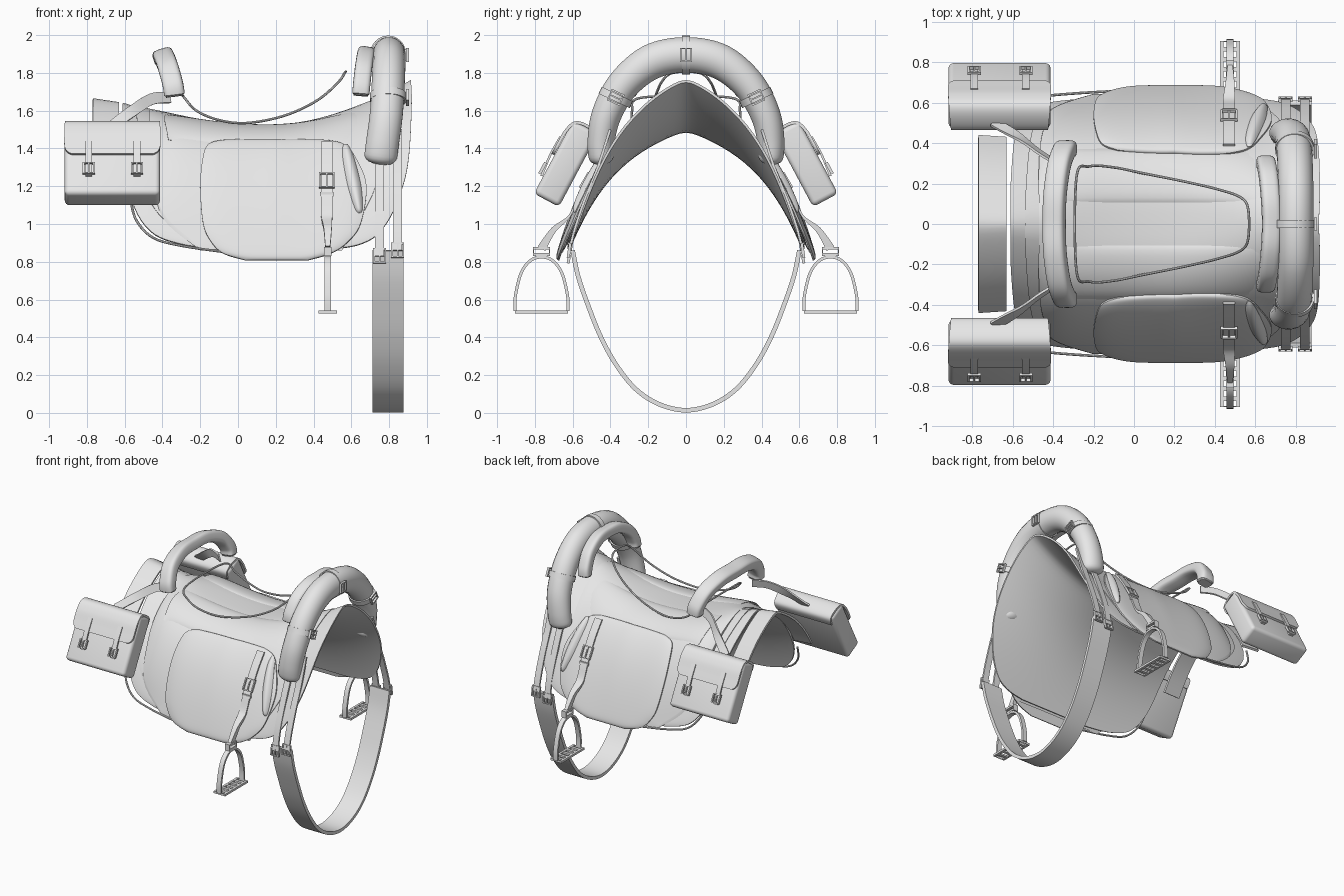
import bpy, bmesh, math
from mathutils import Vector

cube = bpy.data.objects.get("Cube")
if cube:
    bpy.data.objects.remove(cube, do_unlink=True)

mat = bpy.data.materials.new("plain_grey")
mat.use_nodes = True
mat.diffuse_color = (0.8, 0.8, 0.8, 1)
mat.node_tree.nodes["Principled BSDF"].inputs["Base Color"].default_value = (0.8, 0.8, 0.8, 1)
X, Y, Z = Vector((1, 0, 0)), Vector((0, 1, 0)), Vector((0, 0, 1))
SIDES = (("front_side", -1), ("back_side", 1))
parts = []


def finish(name, bm):
    bmesh.ops.recalc_face_normals(bm, faces=bm.faces)
    me = bpy.data.meshes.new(name)
    bm.to_mesh(me)
    bm.free()
    me.materials.append(mat)
    ob = bpy.data.objects.new(name, me)
    bpy.context.collection.objects.link(ob)
    parts.append(ob)


def spline(pts, n, closed=False):
    """Smooth curve through the points; n=1 keeps the plain polyline."""
    pts = [Vector(p) for p in pts]
    k, out = len(pts), []
    get = (lambda i: pts[i % k]) if closed else (lambda i: pts[max(0, min(k - 1, i))])
    for i in range(k if closed else k - 1):
        a, b, c, d = (get(i + j) for j in (-1, 0, 1, 2))
        for s in range(n):
            t = s / n
            out.append(b + ((c - a) * t + (2*a - 5*b + 4*c - d) * t**2 + (3*b - a - 3*c + d) * t**3) / 2)
    return out if closed else out + [pts[-1]]


def sweep(name, pts, wdir, a, b, sides=4, n=8, closed=False, power=1.0, scale=None):
    """Section of half sizes a (along wdir) and b, carried along a path."""
    path, bm, rings = spline(pts, n, closed), bmesh.new(), []
    m, wdir = len(path), Vector(wdir)
    for i, p in enumerate(path):
        nxt = path[(i + 1) % m] if closed else path[min(i + 1, m - 1)]
        prv = path[i - 1] if closed else path[max(i - 1, 0)]
        t = (nxt - prv).normalized()
        A = (wdir - t * wdir.dot(t)).normalized()
        B = t.cross(A)
        sa, sb = scale(i / (m - 1)) if scale else (1, 1)
        ring = []
        for j in range(sides):
            q = 2 * math.pi * (j + 0.5) / sides
            c, s = math.cos(q), math.sin(q)
            if sides == 4:
                c, s = math.copysign(1, c), math.copysign(1, s)
            else:
                c, s = (math.copysign(abs(w) ** power, w) for w in (c, s))
            ring.append(bm.verts.new(p + A * a * sa * c + B * b * sb * s))
        rings.append(ring)
    for i in range(m if closed else m - 1):
        r, q = rings[i], rings[(i + 1) % m]
        for j in range(sides):
            bm.faces.new((r[j], r[(j + 1) % sides], q[(j + 1) % sides], q[j]))
    if not closed:
        bm.faces.new(rings[0])
        bm.faces.new(rings[-1])
    finish(name, bm)


# Two draped forms: the tent-shaped blanket and the rounder seat body
def ridge(x):
    d = x - 0.15
    return 1.495 + (0.15 if d < 0 else 0.27) * (d / 0.77) ** 2


def tent(x, y):
    v = abs(y) / 0.62
    soft = math.sqrt(v * v + 0.008) - 0.089
    return ridge(x) - (ridge(x) - 0.88) * (0.49 * soft + 0.55 * v ** 3.5)


def roundness(x):
    return 3.2 - 2.2 * min(0.45, max(0, x - 0.2))


def body(x, y):
    return ridge(x) + 0.025 - (ridge(x) - 0.8) * (abs(y) / 0.66) ** roundness(x)


def body_y(x, z):
    return 0.66 * max(0, (ridge(x) + 0.025 - z) / (ridge(x) - 0.8)) ** (1 / roundness(x))


def on(form, off=0.0):
    def point(x, y):
        e = 0.004
        slope = (form(x, y + e) - form(x, y - e)) / (2 * e)
        return Vector((x, y, form(x, y))) + Vector((0, -slope, 1)).normalized() * off
    return point


def panel(name, low, high, rows, edge=0.4, p=8, side=0, n=6, cols=28):
    """Padded shell; rows are (y or z, x start, x end); side set means rows in z."""
    rows, bm, grids = spline(rows, n), bmesh.new(), ([], [])
    m = len(rows) - 1
    for i, (h, x0, x1) in enumerate(rows):
        line = ([], [])
        for j in range(cols + 1):
            u, w = math.sin(math.pi * (j / cols - 0.5)), 2 * i / m - 1
            x = (x0 + x1) / 2 + (x1 - x0) / 2 * u
            y = side * body_y(x, h) if side else h
            e = edge + (1 - edge) * (1 - abs(u) ** p) * (1 - abs(w) ** p)
            lo = low(x, y)
            line[0].append(bm.verts.new(lo))
            line[1].append(bm.verts.new(lo.lerp(high(x, y), e)))
        for g in (0, 1):
            grids[g].append(line[g])
    for g in grids:
        for i in range(m):
            for j in range(cols):
                bm.faces.new((g[i][j], g[i + 1][j], g[i + 1][j + 1], g[i][j + 1]))
    rim = [(i, 0) for i in range(m)] + [(m, j) for j in range(cols)]
    rim += [(i, cols) for i in range(m, 0, -1)] + [(0, j) for j in range(cols, 0, -1)]
    lo, hi = grids
    for (i, j), (k, l) in zip(rim, rim[1:] + rim[:1]):
        bm.faces.new((lo[i][j], lo[k][l], hi[k][l], hi[i][j]))
    finish(name, bm)


def both(rows):
    return [(-h, a, b) for h, a, b in rows[:0:-1]] + rows


def buckle(name, loc, out, up, w=0.032, h=0.036):
    loc, out, up = Vector(loc), Vector(out).normalized(), Vector(up).normalized()
    r = up.cross(out)
    loc = loc + out * 0.008
    frame = [loc + r * w * i + up * h * j for i, j in ((-1, -1), (1, -1), (1, 1), (-1, 1))]
    sweep(name, frame, out, 0.008, 0.006, n=1, closed=True)
    sweep(name + "_tongue", [loc - up * h, loc + up * h], out, 0.007, 0.004, n=1)


# Blanket, skirt, seat body and the rear band
edge = [(0, -0.61, 0.915), (0.2, -0.61, 0.92), (0.43, -0.59, 0.905), (0.53, -0.555, 0.85),
        (0.59, -0.46, 0.76), (0.615, -0.3, 0.65), (0.625, -0.1, 0.5)]
panel("blanket", on(tent, -0.012), on(tent, 0.01), both(edge), edge=0.6)
panel("under_skirt", on(tent, 0.01), on(tent, 0.022),
      both([(0, -0.54, 0.8), (0.42, -0.51, 0.75), (0.54, -0.44, 0.68), (0.6, -0.25, 0.55), (0.62, -0.05, 0.45)]))
panel("seat_body", on(tent, 0.015), on(body, 0.005),
      both([(0, -0.47, 0.71), (0.3, -0.47, 0.7), (0.45, -0.45, 0.68), (0.56, -0.4, 0.64), (0.63, -0.2, 0.55)]),
      edge=0.25, p=7)
sweep("rear_band", [on(tent, -0.03)(-0.70, 0.455 * i / 8) for i in range(-8, 9)], (1, 0, -0.15), 0.07, 0.008, n=2)
for label, s in SIDES:
    panel(label + "_seat_cushion", on(body, -0.01), on(body, 0.014),
          [(s * 0.09, -0.38, 0.62), (s * 0.24, -0.39, 0.63), (s * 0.385, -0.37, 0.61)], edge=0.1, p=5)
    sweep(label + "_piping", [on(tent, 0.025)(x, s * y) for x, y in
          ((-0.57, 0.52), (-0.54, 0.57), (-0.45, 0.606), (-0.3, 0.622), (-0.08, 0.635))], Z, 0.007, 0.007, 8)

    # Side flap with knee roll
    panel(label + "_flap", on(body, 0.005), on(body, 0.03),
          [(1.435, -0.08, 0.47), (1.415, -0.155, 0.56), (1.35, -0.185, 0.62), (1.2, -0.2, 0.68), (1.0, -0.185, 0.65),
           (0.9, -0.14, 0.58), (0.84, -0.075, 0.49), (0.805, 0.04, 0.37)], side=s)
    panel(label + "_knee_roll", on(body, 0.02), on(body, 0.05),
          [(1.41, 0.56, 0.58), (1.35, 0.55, 0.61), (1.2, 0.575, 0.65), (1.08, 0.615, 0.66), (1.05, 0.635, 0.65)],
          edge=0.1, p=2, side=s, cols=12)

    # Stirrup strap and iron
    skin = on(body, 0.036)
    strap = [skin(0.47, s * body_y(0.47, z)) for z in (1.41, 1.3, 1.15, 1.03)]
    strap += [(0.475, s * 0.70, 0.97), (0.475, s * 0.765, 0.87)]
    sweep(label + "_stirrup_strap", strap, X, 0.03, 0.006,
          scale=lambda t: (1 - 0.6 * max(0, t - 0.6) / 0.4, 1 + 3 * max(0, t - 0.6) / 0.4))
    at = skin(0.47, s * body_y(0.47, 1.21))
    buckle(label + "_stirrup_buckle", at, (0, s * 0.85, 0.5), (0, -s * 0.5, 0.85), 0.037, 0.042)
    sweep(label + "_strap_loop", [at + Vector((i, s * 0.035, -0.07)) for i in (-0.036, 0.036)], Z, 0.012, 0.007, n=1)
    c = Vector((0.475, s * 0.765, 0))
    half = [(0.14, 0.54), (0.138, 0.62), (0.108, 0.74), (0.06, 0.805)]
    bow = [c + Y * y + Z * z for y, z in half + [(0, 0.825)] + [(-y, z) for y, z in half[::-1]]]
    sweep(label + "_stirrup_bow", bow, X, 0.018, 0.008)
    sweep(label + "_stirrup_eye", [c + Y * 0.043 * i + Z * (0.855 + 0.017 * j)
          for i, j in ((-1, -1), (1, -1), (1, 1), (-1, 1))], X, 0.02, 0.008, n=1, closed=True)
    sweep(label + "_stirrup_tread", [c + X * 0.04 * i + Y * 0.137 * j + Z * 0.535
          for i, j in ((-1, -1), (1, -1), (1, 1), (-1, 1))], Z, 0.008, 0.009, n=1, closed=True)
    for k in range(-2, 3):
        sweep(f"{label}_tread_bar_{k + 3}", [c + Y * 0.05 * k + X * i + Z * 0.535 for i in (-0.04, 0.04)],
              Z, 0.007, 0.011, n=1)

    # Girth straps
    for i, (x, top, low) in enumerate(((0.75, 1.42, 0.83), (0.845, 1.5, 0.86))):
        ys = [0.39, 0.455, 0.52, 0.575, 0.605]
        z_of = [top, 1.3, 1.14, 0.98, low]
        sweep(f"{label}_girth_strap_{i + 1}", [(x, s * (y + 0.012), z) for y, z in zip(ys, z_of)], X, 0.024, 0.007)
        buckle(f"{label}_girth_buckle_{i + 1}", (x, s * 0.61, low), (0, s, 0.15), (0, -s * 0.15, 1), 0.03, 0.036)

    # Saddle bag, built in its own tilted frame
    o, u = Vector((0, s * 0.88, 0.47)).normalized(), Vector((0, -s * 0.47, 0.88)).normalized()
    mid = Vector((-0.665, s * 0.635, 1.32))
    loc = lambda x, t, h: mid + X * x + o * t + u * h
    bm = bmesh.new()
    bmesh.ops.create_cube(bm, size=1)
    for v in bm.verts:
        v.co = loc(v.co.x * 0.505, v.co.y * 0.15, v.co.z * 0.44)
    bmesh.ops.recalc_face_normals(bm, faces=bm.faces)
    bmesh.ops.bevel(bm, geom=bm.edges[:], offset=0.026, segments=4, profile=0.5, affect='EDGES')
    finish(label + "_bag", bm)
    sweep(label + "_bag_lid", [loc(0, t, h) for t, h in
          ((-0.077, 0.15), (-0.07, 0.21), (0, 0.228), (0.06, 0.212), (0.083, 0.15), (0.085, 0.07), (0.085, 0.01))],
          X, 0.25, 0.008, scale=lambda t: (0.93 + 0.09 * math.sin(math.pi * min(1, t * 0.62))
                                           - 0.16 * max(0, (t - 0.8) / 0.2) ** 3, 1))
    for i, x in enumerate((-0.125, 0.13)):
        sweep(f"{label}_bag_strap_{i + 1}", [loc(x, t, h) for t, h in ((0.093, 0.11), (0.095, 0.0), (0.083, -0.12))],
              X, 0.018, 0.006)
        buckle(f"{label}_bag_buckle_{i + 1}", loc(x, 0.09, -0.08), o, u, 0.028, 0.03)
    sweep(label + "_bag_hanger", [(-0.36, s * 0.29, 1.67), (-0.46, s * 0.35, 1.66), (-0.57, s * 0.43, 1.59),
          (-0.69, s * 0.5, 1.5)], (0.5, -s * 0.5, 0.7), 0.03, 0.006)


# Pommel roll, cantle and front arch
def arch(half):
    return [(x, -y, z) for x, y, z in half] + [h for h in half[-2::-1]]


def taper(t):
    d = min(t, 1 - t)
    k = math.sqrt(max(0.06, 1 - (max(0, 0.05 - d) / 0.05) ** 2))
    return k, k * (0.68 + 0.32 * min(1, d / 0.4))


roll = arch([(0.75, 0.445, 1.315), (0.765, 0.45, 1.43), (0.785, 0.42, 1.58), (0.795, 0.33, 1.74),
             (0.80, 0.18, 1.86), (0.80, 0, 1.895)])
sweep("pommel_roll", roll, X, 0.088, 0.095, sides=20, scale=taper)
cap = lambda t: (1, 1) if 0.02 < t < 0.98 else (0.85, 0.85)
sweep("cantle", arch([(-0.335, 0.37, 1.675), (-0.345, 0.362, 1.74), (-0.37, 0.29, 1.83), (-0.39, 0.15, 1.88),
      (-0.395, 0, 1.885)]), (0.95, 0, 0.3), 0.055, 0.044, sides=20, power=0.55, scale=cap)
sweep("front_arch", arch([(0.65, 0.3, 1.68), (0.655, 0.29, 1.74), (0.665, 0.23, 1.83), (0.675, 0.12, 1.89),
      (0.68, 0, 1.9)]), (0.98, 0, -0.15), 0.046, 0.04, sides=20, power=0.55, scale=cap)

# Bands round the pommel roll
for label, y, z, tan, r in (("middle", 0, 1.895, (0, 1, 0), 0.098), ("front_side", -0.372, 1.67, (0, 0.42, 0.9), 0.086),
                            ("back_side", 0.372, 1.67, (0, -0.42, 0.9), 0.086)):
    tan = Vector(tan).normalized()
    across = tan.cross(X)
    c = Vector((0.795, y, z))
    ring = [c + X * 0.092 * math.cos(q) + across * r * math.sin(q)
            for q in (2 * math.pi * k / 24 for k in range(24))]
    sweep(label + "_pommel_band", ring, tan, 0.02, 0.005, n=1, closed=True)
    buckle(label + "_pommel_buckle", c + X * 0.094, X, across, 0.028, 0.034)

# Girth under the belly
side = [(0.6, 0.86), (0.57, 0.72), (0.515, 0.56), (0.45, 0.4), (0.37, 0.255), (0.265, 0.125), (0.14, 0.045), (0, 0.014)]
sweep("girth", arch([(0.795, y, z) for y, z in side]), X, 0.082, 0.012, n=6)

# Thin cord hanging in a loop over the seat
cord = [(-0.285, 0.23, 1.67), (-0.22, 0.285, 1.6), (-0.1, 0.28, 1.55), (0.05, 0.25, 1.535), (0.25, 0.21, 1.575),
        (0.42, 0.17, 1.655), (0.53, 0.13, 1.75), (0.565, 0.07, 1.8)]
cord += [(x, -y, z) for x, y, z in cord[::-1]]
sweep("cord", cord, Z, 0.007, 0.007, sides=8, closed=True)

bpy.ops.object.select_all(action='DESELECT')
for ob in parts:
    ob.select_set(True)
bpy.context.view_layer.objects.active = parts[0]
bpy.ops.object.shade_smooth_by_angle(angle=math.radians(35))
